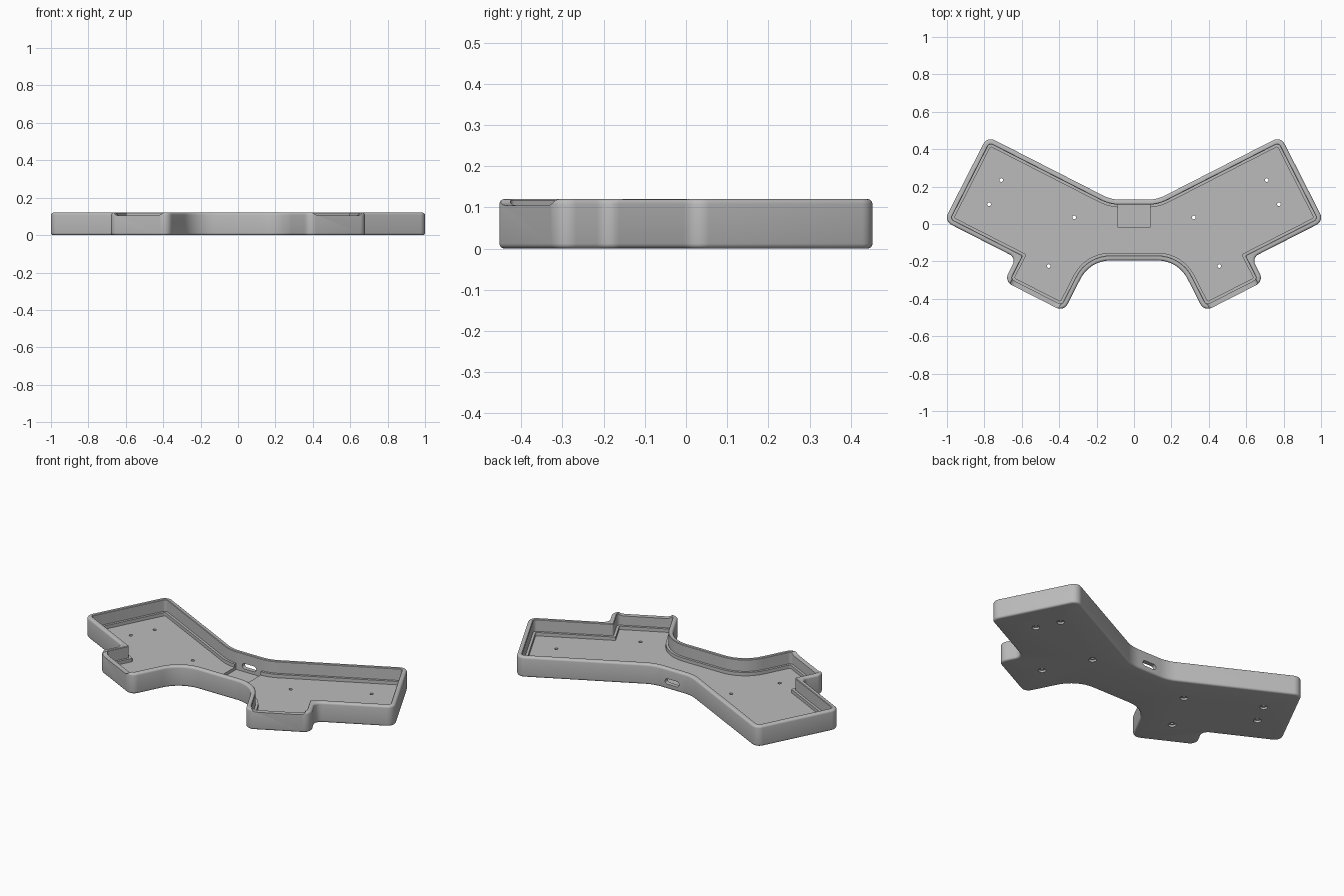
import bpy, bmesh, math
from mathutils import Vector, Matrix

if "Cube" in bpy.data.objects:
    bpy.data.objects.remove(bpy.data.objects["Cube"])

HEIGHT, BEVEL, WALL, LEDGE = 0.12, 0.012, 0.027, 0.041
TILT = math.radians(27)
U = Vector((math.cos(TILT), math.sin(TILT)))
V = Vector((-U.y, U.x))

# One plain grey plastic
grey = bpy.data.materials.new("grey_plastic")
grey.use_nodes = True
grey.diffuse_color = (0.5, 0.5, 0.5, 1)
grey.node_tree.nodes["Principled BSDF"].inputs["Base Color"].default_value = (0.5, 0.5, 0.5, 1)


def tilted(u, v):
    return U * u + V * v


# Sharp corners of the left half, counter-clockwise, with outer radius
half = [
    (Vector((0.236, -0.195)), 0.18),   # palm curve
    (tilted(0.122, -0.588), 0.045),    # thumb inner corner
    (tilted(0.479, -0.588), 0.045),    # thumb outer corner
    (tilted(0.479, -0.447), 0.04),     # notch
    (tilted(0.912, -0.447), 0.045),    # side corner
    (tilted(0.912, 0.061), 0.045),     # back corner
    (Vector((0.122, 0.13)), 0.2),      # back bend
]
corners = half + [(Vector((-p.x, p.y)), r) for p, r in reversed(half)]


def outline(inset, segments=8):
    """Rounded outline moved inwards; always the same point count."""
    n = len(corners)
    moved, bends = [], []
    for i, (p, r) in enumerate(corners):
        d1 = (p - corners[i - 1][0]).normalized()
        d2 = (corners[(i + 1) % n][0] - p).normalized()
        n1, n2 = Vector((-d1.y, d1.x)), Vector((-d2.y, d2.x))
        moved.append(p + (n1 + n2) * inset / (1 + n1.dot(n2)))
        convex = d1.cross(d2) > 0
        if convex:
            radius = max(r - inset, 0.008)
        elif r < 0.1 and inset > BEVEL:
            radius = 0.008
        else:
            radius = r + inset
        bends.append((d1, d2, n1, radius if convex else -radius))
    points = []
    for p, (d1, d2, n1, radius) in zip(moved, bends):
        turn = math.atan2(d1.cross(d2), d1.dot(d2))
        start = p - d1 * abs(radius * math.tan(turn / 2))
        centre = start + n1 * radius
        for k in range(segments + 1):
            points.append(centre + Matrix.Rotation(turn * k / segments, 2) @ (start - centre))
    return points


def new_object(name, bm):
    bmesh.ops.recalc_face_normals(bm, faces=bm.faces)
    mesh = bpy.data.meshes.new(name)
    bm.to_mesh(mesh)
    bm.free()
    mesh.materials.append(grey)
    obj = bpy.data.objects.new(name, mesh)
    bpy.context.collection.objects.link(obj)
    return obj


def loft(name, rings):
    bm = bmesh.new()
    loops = [[bm.verts.new(p) for p in ring] for ring in rings]
    for a, b in zip(loops, loops[1:]):
        for i in range(len(a)):
            j = (i + 1) % len(a)
            bm.faces.new((a[i], a[j], b[j], b[i]))
    bm.faces.new(loops[0])
    bm.faces.new(loops[-1])
    return new_object(name, bm)


# Tray: rounded outside, thin wall, inner ledge and floor
steps = [math.pi / 2 * k / 4 for k in range(5)]
levels = [(BEVEL * (1 - math.sin(a)), BEVEL * (1 - math.cos(a))) for a in steps]
levels += [(i, HEIGHT - z) for i, z in reversed(levels)]
levels += [(WALL - 0.003, HEIGHT), (WALL, HEIGHT - 0.003),
           (WALL, 0.05), (LEDGE, 0.05), (LEDGE, 0.03)]
case = loft("case_tray", [[(p.x, p.y, z) for p in outline(i)] for i, z in levels])


def cut(cutter):
    cutter.hide_render = True
    mod = case.modifiers.new("cut", 'BOOLEAN')
    mod.operation = 'DIFFERENCE'
    mod.solver = 'EXACT'
    mod.object = cutter
    bpy.context.view_layer.objects.active = case
    bpy.ops.object.modifier_apply(modifier=mod.name)
    bpy.data.objects.remove(cutter)


def lathe_cutter(x, y, profile, sides=16):
    angles = [2 * math.pi * k / sides for k in range(sides)]
    return loft("screw_hole", [[(x + r * math.cos(a), y + r * math.sin(a), z)
                                for a in angles] for r, z in profile])


# Shallow pocket for the connector board
bm = bmesh.new()
bmesh.ops.create_cube(bm, size=1, matrix=Matrix.Translation((0, 0.0425, 0.037))
                      @ Matrix.Diagonal((0.17, 0.125, 0.05, 1)))
cut(new_object("board_pocket", bm))

# Rounded cable slot through the back wall
slot = []
for side in (1, -1):
    for k in range(9):
        a = math.pi * (k / 8 - 0.5)
        slot.append((side * (0.03 + 0.016 * math.cos(a)), 0.045 + side * 0.016 * math.sin(a)))
cut(loft("cable_slot", [[(x, y, z) for x, z in slot] for y in (0.08, 0.16)]))

# Screw holes, countersunk from below, and the lowered thumb walls
hole = [(0.021, -0.01), (0.021, 0.012), (0.01, 0.012), (0.01, 0.045)]
dip = [(0.153, 0.14), (0.155, 0.119), (0.162, 0.111), (0.175, 0.106), (0.19, 0.105),
       (0.412, 0.105), (0.427, 0.106), (0.44, 0.111), (0.447, 0.119), (0.449, 0.14)]
for side in (1, -1):
    for x, y in ((0.71, 0.235), (0.775, 0.105), (0.32, 0.035), (0.455, -0.225)):
        cut(lathe_cutter(side * x, y, hole))
    rings = []
    for v in (-0.63, -0.55):
        ring = [(tilted(u, v), z) for u, z in dip]
        rings.append([(side * p.x, p.y, z) for p, z in ring])
    cut(loft("thumb_dip", rings))

# Smooth rounded edges, keep crisp ones
bpy.ops.object.select_all(action='DESELECT')
case.select_set(True)
bpy.context.view_layer.objects.active = case
bpy.ops.object.shade_smooth_by_angle(angle=math.radians(30))
